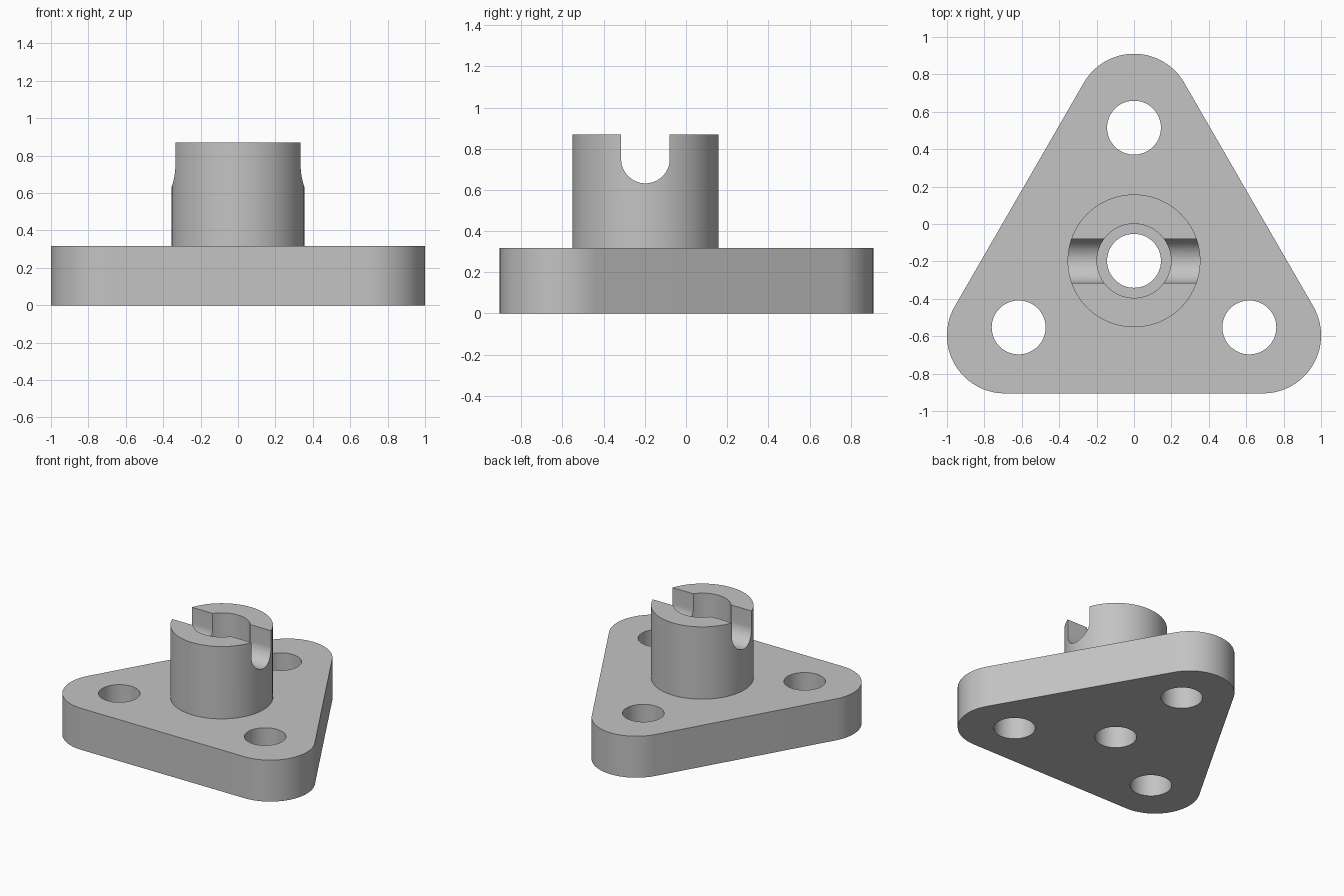
import bpy, bmesh, math
from mathutils import Matrix, Vector

cube = bpy.data.objects.get("Cube")
if cube:
    bpy.data.objects.remove(cube, do_unlink=True)

# Main dimensions
CENTRE_Y = -0.197
PLATE_TOP, BOSS_TOP = 0.317, 0.87
CORNER_DIST, CORNER_R = 0.797, 0.31
BOLT_DIST, HOLE_R = 0.712, 0.144
BOSS_R, BORE_R, SLOT_R = 0.355, 0.198, 0.118
SEGMENTS = 96

grey = bpy.data.materials.new("grey metal")
grey.use_nodes = True
colour = (0.55, 0.55, 0.55, 1)
grey.diffuse_color = colour
grey.node_tree.nodes["Principled BSDF"].inputs["Base Color"].default_value = colour


def arc(cx, cy, r, start, end, steps):
    """Points on an arc, angles in degrees."""
    angles = [math.radians(start + (end - start) * i / steps) for i in range(steps + 1)]
    return [(cx + r * math.cos(a), cy + r * math.sin(a)) for a in angles]


def circle(cx, cy, r):
    return arc(cx, cy, r, 0, 360, SEGMENTS)[:-1]


def prism(name, outline, low, high, along_x=False):
    """Extrude a closed outline up z, or along x with the outline in (y, z)."""
    bm = bmesh.new()
    face = bm.faces.new([bm.verts.new((x, y, low)) for x, y in outline])
    new = bmesh.ops.extrude_face_region(bm, geom=[face])["geom"]
    bmesh.ops.translate(bm, vec=(0, 0, high - low),
                        verts=[v for v in new if isinstance(v, bmesh.types.BMVert)])
    if along_x:
        for v in bm.verts:
            v.co = Vector((v.co.z, v.co.x, v.co.y))
    bmesh.ops.recalc_face_normals(bm, faces=bm.faces)
    mesh = bpy.data.meshes.new(name)
    bm.to_mesh(mesh)
    bm.free()
    mesh.materials.append(grey)
    obj = bpy.data.objects.new(name, mesh)
    bpy.context.collection.objects.link(obj)
    return obj


def combine(target, tool, operation):
    """Apply a boolean and discard the tool object."""
    mod = target.modifiers.new(operation, 'BOOLEAN')
    mod.object, mod.operation, mod.solver = tool, operation, 'EXACT'
    bpy.context.view_layer.objects.active = target
    bpy.ops.object.modifier_apply(modifier=mod.name)
    bpy.data.objects.remove(tool, do_unlink=True)


def around(distance, angle):
    a = math.radians(angle)
    return distance * math.cos(a), CENTRE_Y + distance * math.sin(a)


# Triangular plate with rounded corners
outline = []
for angle in (90, 210, 330):
    outline += arc(*around(CORNER_DIST, angle), CORNER_R, angle - 60, angle + 60, 32)
flange = prism("mounting_flange", outline, 0, PLATE_TOP)

# Round boss standing on the plate
boss = prism("boss", circle(0, CENTRE_Y, BOSS_R), PLATE_TOP - 0.1, BOSS_TOP)
combine(flange, boss, 'UNION')

# Bolt holes and the central through hole
for angle in (90, 210, 330):
    hole = prism("bolt_hole", circle(*around(BOLT_DIST, angle), HOLE_R), -0.1, 0.5)
    combine(flange, hole, 'DIFFERENCE')
combine(flange, prism("centre_hole", circle(0, CENTRE_Y, HOLE_R), -0.1, 1), 'DIFFERENCE')

# Wider bore inside the boss
combine(flange, prism("bore", circle(0, CENTRE_Y, BORE_R), PLATE_TOP, 1), 'DIFFERENCE')

# Round-bottomed slot across the boss
slot = arc(CENTRE_Y, BOSS_TOP - 0.12, SLOT_R, 180, 360, 32)
slot += [(CENTRE_Y + SLOT_R, 1), (CENTRE_Y - SLOT_R, 1)]
combine(flange, prism("slot", slot, -0.6, 0.6, along_x=True), 'DIFFERENCE')

# Smooth curved walls, crisp edges
bpy.ops.object.select_all(action='DESELECT')
flange.select_set(True)
bpy.context.view_layer.objects.active = flange
bpy.ops.object.shade_smooth_by_angle(angle=math.radians(30))
